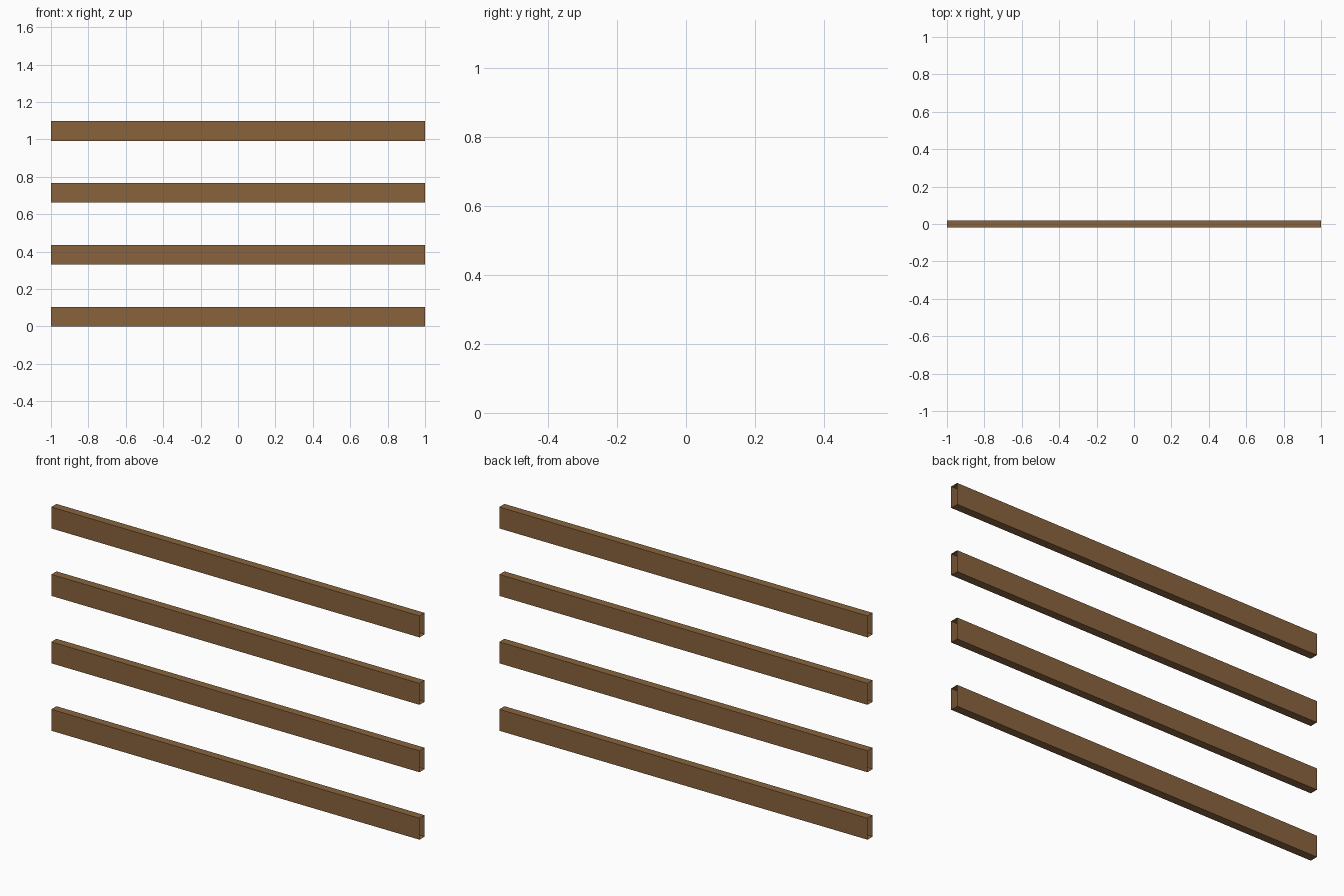
import bpy, bmesh
from mathutils import Matrix

if "Cube" in bpy.data.objects:
    bpy.data.objects.remove(bpy.data.objects["Cube"])

LENGTH, DEPTH, HEIGHT, PITCH = 2.0, 0.04, 0.105, 0.331

wood = bpy.data.materials.new("brown wood")
wood.diffuse_color = (0.25, 0.127, 0.048, 1.0)
wood.use_nodes = True
wood.node_tree.nodes["Principled BSDF"].inputs["Base Color"].default_value = wood.diffuse_color


def make_rail(index):
    """One hollow fence rail, open at both ends."""
    bm = bmesh.new()
    bmesh.ops.create_cube(bm, size=1.0, matrix=Matrix.Diagonal((LENGTH, DEPTH, HEIGHT, 1.0)))
    bm.normal_update()
    ends = [f for f in bm.faces if abs(f.normal.x) > 0.9]
    bmesh.ops.delete(bm, geom=ends, context='FACES_ONLY')
    mesh = bpy.data.meshes.new(f"rail_{index + 1}")
    bm.to_mesh(mesh)
    bm.free()
    mesh.materials.append(wood)
    rail = bpy.data.objects.new(f"rail_{index + 1}", mesh)
    rail.location.z = HEIGHT / 2 + index * PITCH
    bpy.context.collection.objects.link(rail)


# Four evenly spaced rails
for i in range(4):
    make_rail(i)
